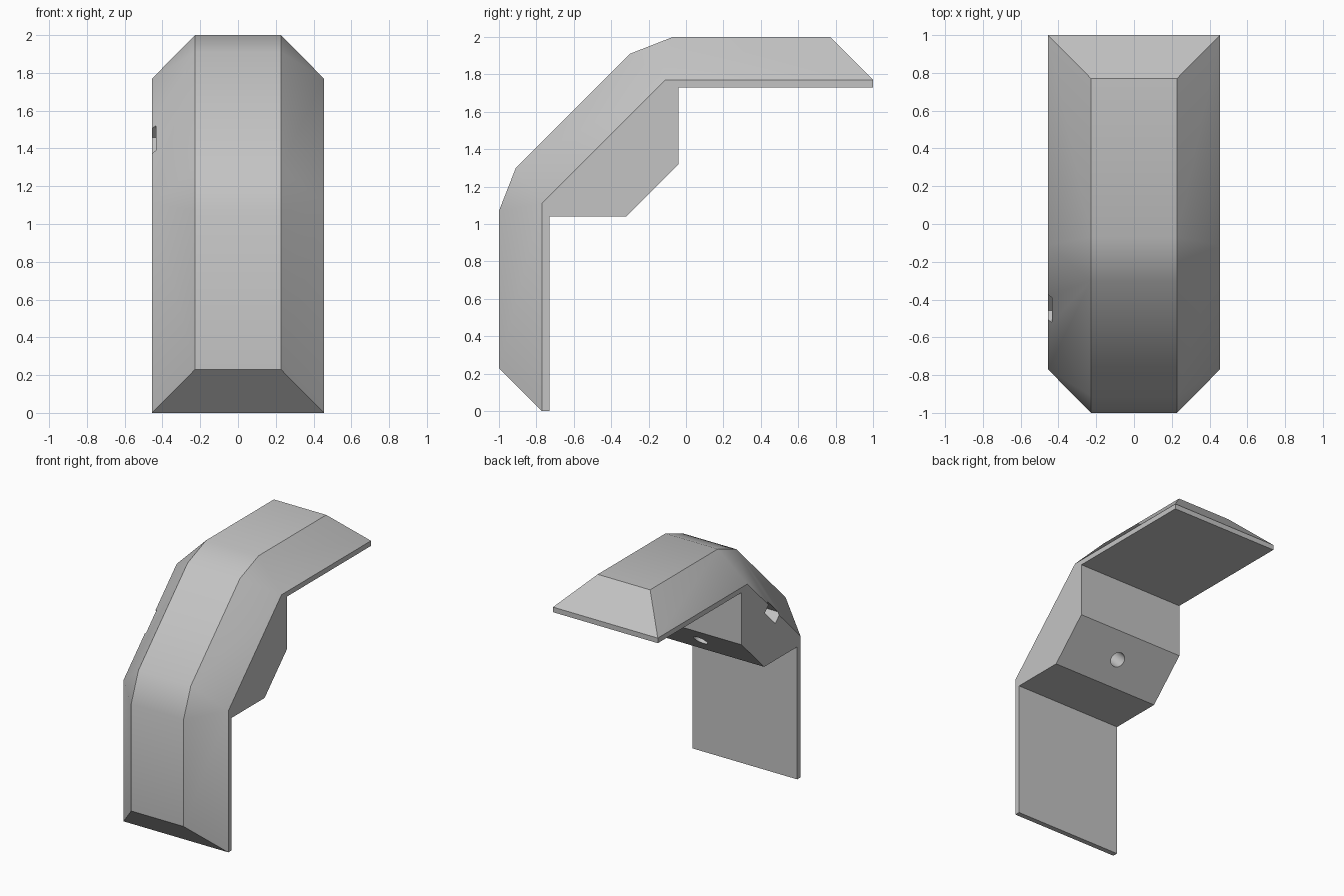
import bpy, bmesh, math
from mathutils import Vector, Matrix

cube = bpy.data.objects.get("Cube")
if cube:
    bpy.data.objects.remove(cube)

HALF, RIDGE_HALF = 0.455, 0.2275
# Side profiles as (y, z): lower rim, raised ridge, and inner faces
RIM = [(-.77, 0), (-.77, 1.11), (-.11, 1.77), (1, 1.77)]
RIDGE = [(-1, .23), (-1, 1.07), (-.91, 1.3), (-.3, 1.91), (-.07, 2), (.77, 2)]
INNER = [(-.73, 0), (-.73, 1.04), (-.32, 1.04), (-.04, 1.32), (-.04, 1.73), (1, 1.73)]
RIM_OF_RIDGE = [0, 1, 1, 2, 2, 3]

grey = bpy.data.materials.new("light grey")
grey.use_nodes = True
colour = (0.55, 0.55, 0.55, 1)
grey.diffuse_color = colour
grey.node_tree.nodes["Principled BSDF"].inputs["Base Color"].default_value = colour


def make_object(name, bm):
    bmesh.ops.recalc_face_normals(bm, faces=bm.faces)
    mesh = bpy.data.meshes.new(name)
    bm.to_mesh(mesh)
    bm.free()
    mesh.materials.append(grey)
    obj = bpy.data.objects.new(name, mesh)
    bpy.context.collection.objects.link(obj)
    return obj


def rail(bm, points, x):
    return [bm.verts.new((x, y, z)) for y, z in points]


# Bevelled corner bracket
bm = bmesh.new()
sides = []
for s in (-1, 1):
    rim, inner = rail(bm, RIM, s * HALF), rail(bm, INNER, s * HALF)
    ridge = rail(bm, RIDGE, s * RIDGE_HALF)
    sides.append((rim, ridge, inner))
    bm.faces.new(rim + inner[::-1])
    for i in range(len(ridge) - 1):
        a, b = RIM_OF_RIDGE[i], RIM_OF_RIDGE[i + 1]
        low = [rim[a]] if a == b else [rim[b], rim[a]]
        bm.faces.new([ridge[i], ridge[i + 1]] + low)
# One closed loop joins the two sides
loops = [ridge + [rim[-1]] + inner[::-1] + [rim[0]] for rim, ridge, inner in sides]
n = len(loops[0])
for i in range(n):
    j = (i + 1) % n
    bm.faces.new([loops[0][i], loops[0][j], loops[1][j], loops[1][i]])
bracket = make_object("corner_bracket", bm)

# Cutter frame: x across, t up the slope, n outward
centre = Vector((0, -.44, 1.44))
t = Vector((0, 1, 1)).normalized()
out = Vector((0, -1, 1)).normalized()


def prism_cutter(name, outline, low, high):
    bm = bmesh.new()
    rings = [[bm.verts.new(centre + Vector((x, 0, 0)) + t * v + out * d) for x, v in outline]
             for d in (low, high)]
    bm.faces.new(rings[0])
    bm.faces.new(rings[1])
    for i in range(len(outline)):
        j = (i + 1) % len(outline)
        bm.faces.new([rings[0][i], rings[0][j], rings[1][j], rings[1][i]])
    cutter = make_object(name, bm)
    cutter.hide_render = True
    return cutter


# Nut slot opening on one side, and the bolt hole from the inner face
w = 0.093
slot = prism_cutter("slot_cutter", [(-.6, -w), (w / math.sqrt(3), -w), (2 * w / math.sqrt(3), 0),
                                    (w / math.sqrt(3), w), (-.6, w)], -.066, .022)
circle = [(.055 * math.cos(a * math.tau / 32), .055 * math.sin(a * math.tau / 32)) for a in range(32)]
hole = prism_cutter("hole_cutter", circle, -.6, 0)

bpy.context.view_layer.objects.active = bracket
bracket.select_set(True)
for cutter in (slot, hole):
    mod = bracket.modifiers.new("cut", 'BOOLEAN')
    mod.operation, mod.solver, mod.object = 'DIFFERENCE', 'EXACT', cutter
    bpy.ops.object.modifier_apply(modifier=mod.name)
    bpy.data.objects.remove(cutter)

bpy.ops.object.select_all(action='DESELECT')
bracket.select_set(True)
bpy.ops.object.shade_smooth_by_angle(angle=math.radians(30))
